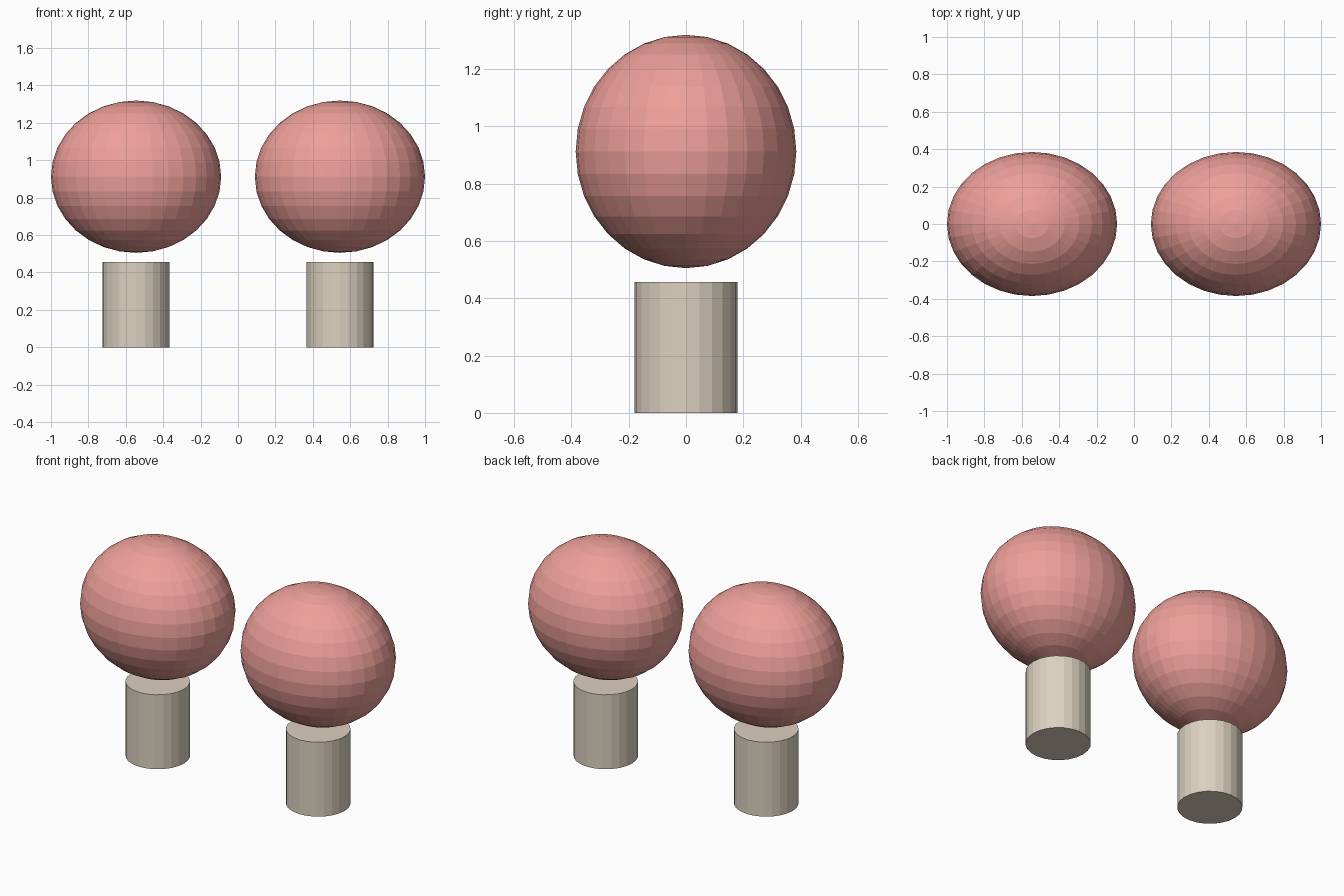
import bpy

if "Cube" in bpy.data.objects:
    bpy.data.objects.remove(bpy.data.objects["Cube"])


def material(name, color):
    mat = bpy.data.materials.new(name)
    mat.diffuse_color = color
    mat.use_nodes = True
    mat.node_tree.nodes["Principled BSDF"].inputs["Base Color"].default_value = mat.diffuse_color
    return mat


red = material("red", (0.85, 0.35, 0.32, 1))
tan = material("tan", (0.72, 0.64, 0.53, 1))

STEM_HEIGHT = 0.457

for side, x in (("left", -0.545), ("right", 0.545)):
    # Upright round stem standing on the ground
    bpy.ops.mesh.primitive_cylinder_add(
        vertices=24, radius=0.18, depth=STEM_HEIGHT, location=(x, 0, STEM_HEIGHT / 2))
    stem = bpy.context.object
    stem.name = "stem_" + side
    stem.data.materials.append(tan)

    # Flat-shaded ellipsoid floating just above the stem
    bpy.ops.mesh.primitive_uv_sphere_add(
        segments=32, ring_count=16, radius=1, location=(x, 0, 0.912))
    crown = bpy.context.object
    crown.name = "crown_" + side
    crown.scale = (0.455, 0.385, 0.407)
    bpy.ops.object.transform_apply(location=False, rotation=False, scale=True)
    crown.data.materials.append(red)
